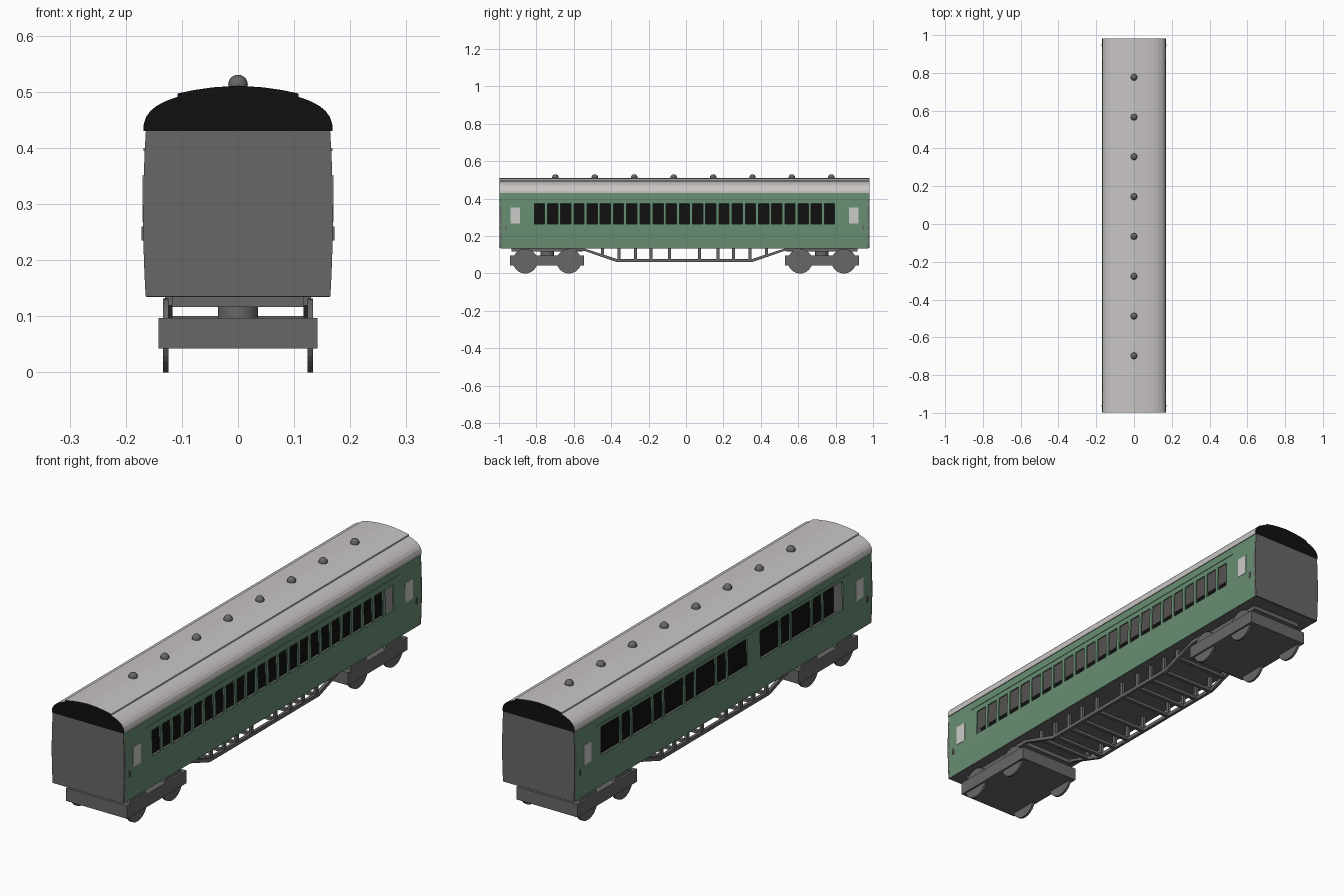
import bpy, bmesh, math

if "Cube" in bpy.data.objects:
    bpy.data.objects.remove(bpy.data.objects["Cube"])

C, H = -0.008, 0.989          # body centre along y, half length
Z0, Z1 = 0.135, 0.43          # body bottom, eaves


def mat(name, rgb):
    m = bpy.data.materials.new(name)
    m.diffuse_color = (*rgb, 1)
    m.use_nodes = True
    m.node_tree.nodes["Principled BSDF"].inputs["Base Color"].default_value = m.diffuse_color
    return m


GREEN = mat("body green", (0.138, 0.27, 0.17))
GREY = mat("dark grey", (0.136, 0.136, 0.136))
ROOF = mat("pale roof grey", (0.58, 0.56, 0.55))
BLACK = mat("black", (0.005, 0.005, 0.005))
PANE = mat("pale pane", (0.6, 0.6, 0.58))


def finish(name, bm, *mats):
    me = bpy.data.meshes.new(name)
    bm.to_mesh(me)
    bm.free()
    ob = bpy.data.objects.new(name, me)
    bpy.context.collection.objects.link(ob)
    for m in mats:
        me.materials.append(m)
    return ob


def box(name, x, y, z, m):
    """Box from (min, max) ranges."""
    bm = bmesh.new()
    bmesh.ops.create_cube(bm, size=1)
    for v in bm.verts:
        v.co = [(r[0] + r[1]) / 2 + c * (r[1] - r[0]) for c, r in zip(v.co, (x, y, z))]
    return finish(name, bm, m)


def prism(name, pts, axis, a, b, *mats):
    """Extrude a 2D outline along x (outline y,z) or y (outline x,z)."""
    bm = bmesh.new()
    place = (lambda p, t: (t, p[0], p[1])) if axis == "x" else (lambda p, t: (p[0], t, p[1]))
    lo = [bm.verts.new(place(p, a)) for p in pts]
    hi = [bm.verts.new(place(p, b)) for p in pts]
    n = len(pts)
    bm.faces.new(lo)
    bm.faces.new(hi)
    for i in range(n):
        bm.faces.new((lo[i], lo[(i + 1) % n], hi[(i + 1) % n], hi[i]))
    bmesh.ops.recalc_face_normals(bm, faces=bm.faces[:])
    if len(mats) > 1:          # second colour on the end faces
        for f in bm.faces:
            f.material_index = int(abs(f.normal.y) > 0.9)
    return finish(name, bm, *mats)


def cylinder(name, r, depth, loc, m, axis="z", seg=32):
    bm = bmesh.new()
    bmesh.ops.create_cone(bm, cap_ends=True, segments=seg, radius1=r, radius2=r, depth=depth)
    ob = finish(name, bm, m)
    ob.location = loc
    if axis == "x":
        ob.rotation_euler = (0, math.pi / 2, 0)
    return ob


def bulge(z):
    return 0.169 - 0.0045 * ((z - 0.28) / 0.147) ** 2


# side walls with window openings
def wall(name, s, windows, wz):
    ys = sorted({C - H, C + H, *[v for w in windows for v in w]})
    zs = [Z0, 0.175, 0.22, wz[0], (wz[0] + wz[1]) / 2, wz[1], 0.405, Z1]
    bm = bmesh.new()
    grid = [[bm.verts.new((s * bulge(z), y, z)) for z in zs] for y in ys]
    for i in range(len(ys) - 1):
        mid = (ys[i] + ys[i + 1]) / 2
        hole = any(a < mid < b for a, b in windows)
        for j in range(len(zs) - 1):
            if hole and wz[0] <= zs[j] < wz[1]:
                continue
            q = [grid[i][j], grid[i + 1][j], grid[i + 1][j + 1], grid[i][j + 1]]
            bm.faces.new(q if s > 0 else q[::-1])
    bmesh.ops.delete(bm, geom=[v for v in bm.verts if not v.link_faces], context="VERTS")
    ob = finish(name, bm, GREEN)
    mod = ob.modifiers.new("thickness", "SOLIDIFY")
    mod.thickness, mod.offset = 0.006, -1


small = [(C - 0.0275 + 0.0705 * k, C + 0.0275 + 0.0705 * k) for k in range(-11, 12)]
wall("right_wall", 1, small, (0.265, 0.373))
big = []
for k in range(8):             # compartment windows, with door windows between
    t = 0.805 - 0.2117 * k
    big.append((t - 0.127, t))
    if k not in (4, 7):
        big.append((t - 0.2 , t - 0.14))
wall("left_wall", -1, big, (0.265, 0.385))

# ends, floor and inner partition
zs = [Z0 + (Z1 - Z0) * i / 8 for i in range(9)]
outline = [(bulge(z), z) for z in zs] + [(-bulge(z), z) for z in reversed(zs)]
prism("front_end", outline, "y", C - H - 0.001, C - H + 0.01, GREY)
prism("back_end", outline, "y", C + H - 0.01, C + H + 0.001, GREY)
box("floor", (-0.163, 0.163), (C - H + 0.005, C + H - 0.005), (Z0 - 0.001, Z0 + 0.006), GREY)
box("partition", (-0.003, 0.003), (C - 0.97, C + 0.97), (Z0, Z1), BLACK)

# roof with raised centre panel and black ends
half = [(0.168, 0.43), (0.168, 0.442), (0.164, 0.455), (0.156, 0.466), (0.145, 0.475),
        (0.128, 0.484), (0.108, 0.491), (0.108, 0.497), (0.08, 0.503), (0.045, 0.508)]
prism("roof", half + [(0, 0.511)] + [(-x, z) for x, z in reversed(half)], "y",
      C - H - 0.001, C + H + 0.001, ROOF, BLACK)

# roof vents
for k in range(8):
    bm = bmesh.new()
    bmesh.ops.create_uvsphere(bm, u_segments=16, v_segments=10, radius=0.0175)
    for f in bm.faces:
        f.smooth = True
    finish("roof_vent", bm, GREY).location = (0, 0.777 - 0.2107 * k, 0.513)

# end panes, door handles and window rails on both sides
for s in (-1, 1):
    for e in (-1, 1):
        y = C + e * 0.905
        box("end_pane", sorted((s * 0.165, s * 0.1705)), (y - 0.025, y + 0.025), (0.268, 0.352), PANE)
        y = C + e * 0.955
        box("door_handle", sorted((s * 0.165, s * 0.172)), (y - 0.004, y + 0.004), (0.235, 0.26), GREY)
    box("window_rail", sorted((s * 0.162, s * 0.1685)), (C - 0.84, C + 0.84), (0.395, 0.4), GREEN)

# bogies
for e in (-1, 1):
    y = C + e * 0.735
    box("bogie_frame", (-0.142, 0.142), (y - 0.197, y + 0.197), (0.043, 0.097), GREY)
    cylinder("bogie_pivot", 0.036, 0.03, (0, y, 0.108), GREY)
    box("underframe_plate", (-0.118, 0.118), (y - 0.19, y + 0.19), (0.117, Z0), GREY)
    for dy in (-0.117, 0.117):
        for s in (-1, 1):
            cylinder("wheel", 0.066, 0.01, (s * 0.129, y + dy, 0.066), GREY, "x")

# truss rods, posts and cross bars
posts = [0.08, 0.178, 0.262, 0.35, 0.438]
rod = [(-0.62, 0.135), (-0.54, 0.135), (-0.36, 0.077), (0.36, 0.077), (0.54, 0.135), (0.62, 0.135),
       (0.62, 0.119), (0.53, 0.119), (0.365, 0.062), (-0.365, 0.062), (-0.53, 0.119), (-0.62, 0.119)]
for s in (-1, 1):
    prism("truss_rod", [(y + C, z) for y, z in rod], "x", s * 0.117, s * 0.13, GREY)
for p in posts:
    for e in (-1, 1):
        y = C + e * p
        low = 0.068 if p < 0.36 else 0.068 + (p - 0.36) * 0.32
        for s in (-1, 1):
            box("truss_post", sorted((s * 0.118, s * 0.129)), (y - 0.008, y + 0.008), (low, Z0), GREY)
        box("cross_bar", (-0.118, 0.118), (y - 0.008, y + 0.008), (low - 0.004, low + 0.008), GREY)
